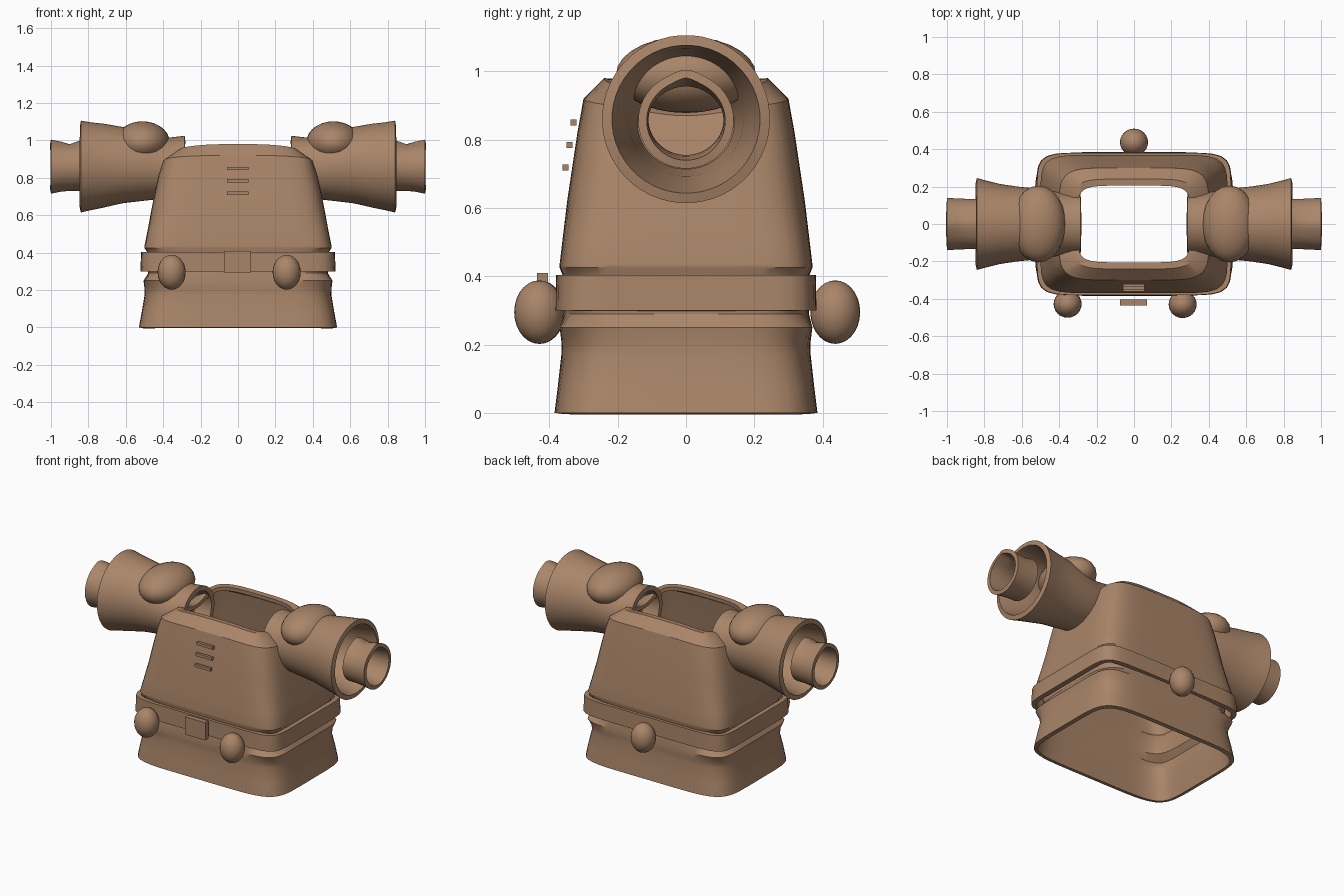
import bpy, bmesh
from math import cos, sin, pi
from mathutils import Matrix, Vector

if "Cube" in bpy.data.objects:
    bpy.data.objects.remove(bpy.data.objects["Cube"], do_unlink=True)

COLOUR = (0.40, 0.235, 0.14, 1)
cloth = bpy.data.materials.new("warm brown")
cloth.use_nodes = True
cloth.diffuse_color = COLOUR
cloth.node_tree.nodes["Principled BSDF"].inputs["Base Color"].default_value = COLOUR


def finish(name, bm, thickness=0, mirror=False):
    """Turn a bmesh into a shaded object, optionally a shell and mirrored."""
    mesh = bpy.data.meshes.new(name)
    bm.to_mesh(mesh)
    bm.free()
    mesh.materials.append(cloth)
    ob = bpy.data.objects.new(name, mesh)
    bpy.context.collection.objects.link(ob)
    bpy.ops.object.select_all(action="DESELECT")
    ob.select_set(True)
    bpy.context.view_layer.objects.active = ob
    if thickness:
        mod = ob.modifiers.new("shell", "SOLIDIFY")
        mod.thickness, mod.offset = thickness, -1
        bpy.ops.object.modifier_apply(modifier=mod.name)
    if mirror:
        mod = ob.modifiers.new("mirror", "MIRROR")
        mod.use_clip = False
        mod.use_mirror_merge = False
        bpy.ops.object.modifier_apply(modifier=mod.name)
    bpy.ops.object.shade_smooth_by_angle(angle=0.6)
    return ob


def loft(rings, segments, point):
    """Skin a stack of rings; point(ring, angle) gives each vertex."""
    bm = bmesh.new()
    rows = [[bm.verts.new(point(r, 2 * pi * (k + 0.5) / segments))
             for k in range(segments)] for r in rings]
    for low, high in zip(rows, rows[1:]):
        for k in range(segments):
            n = (k + 1) % segments
            bm.faces.new((low[k], low[n], high[n], high[k]))
    return bm


def box_round(ring, t):
    """Rounded box section: height, half width, half depth, squareness, side dip."""
    z, a, b, n, dip = ring
    c, s = cos(t), sin(t)
    r = (abs(c) ** n + abs(s) ** n) ** (-1 / n)
    return (a * r * c, b * r * s, z - dip * abs(c) ** 4)


def arm_round(ring, t):
    """Section across the arm: x, centre height, half depth, half height, peak."""
    x, zc, ry, rz, peak = ring
    return (x, ry * cos(t), zc + rz * sin(t) + peak * max(0, sin(t)) ** 24)


# Torso shell, from the hem up to the collar opening
finish("tunic_body", loft([
    (0.00, 0.53, 0.385, 6, 0), (0.08, 0.515, 0.375, 6, 0),
    (0.17, 0.50, 0.365, 5.5, 0), (0.21, 0.50, 0.365, 6, 0),
    (0.25, 0.505, 0.37, 8, 0), (0.29, 0.48, 0.36, 5, 0),
    (0.40, 0.485, 0.36, 7, 0), (0.425, 0.50, 0.37, 8, 0),
    (0.435, 0.50, 0.37, 8, 0), (0.52, 0.483, 0.36, 7, 0),
    (0.62, 0.465, 0.348, 6, 0), (0.72, 0.445, 0.333, 6, 0),
    (0.82, 0.423, 0.318, 6, 0), (0.92, 0.40, 0.30, 6, 0.05),
    (0.98, 0.325, 0.24, 6, 0.07), (0.978, 0.30, 0.205, 6, 0.07),
], 96, box_round), 0.025)

# Belt band
finish("belt", loft([(0.30, 0.522, 0.382, 9, 0), (0.403, 0.518, 0.38, 9, 0)],
                    96, box_round), 0.03)

# Flared sleeves reaching into the body
finish("sleeves", loft([
    (0.285, 0.86, 0.165, 0.165, 0), (0.37, 0.855, 0.165, 0.16, 0),
    (0.43, 0.855, 0.175, 0.17, 0), (0.52, 0.865, 0.19, 0.19, 0),
    (0.62, 0.868, 0.20, 0.205, 0), (0.72, 0.865, 0.215, 0.225, 0),
    (0.78, 0.862, 0.23, 0.234, 0), (0.84, 0.86, 0.246, 0.246, 0),
], 48, arm_round), 0.03, True)

# Inner cuffs, pinched to a peak on top
finish("cuffs", loft([
    (0.845, 0.86, 0.135, 0.13, 0.01), (0.90, 0.855, 0.135, 0.125, 0.0),
    (0.95, 0.855, 0.137, 0.13, 0.01), (1.00, 0.855, 0.14, 0.14, 0.01),
], 48, arm_round), 0.025, True)


def ball(name, centre, radii, mirror=False):
    bm = bmesh.new()
    bmesh.ops.create_uvsphere(bm, u_segments=24, v_segments=14, radius=1,
                              matrix=Matrix.LocRotScale(Vector(centre), None, Vector(radii)))
    finish(name, bm, 0, mirror)


def block(name, centre, size):
    bm = bmesh.new()
    bmesh.ops.create_cube(bm, size=1,
                          matrix=Matrix.LocRotScale(Vector(centre), None, Vector(size)))
    finish(name, bm)


# Puffed shoulder tops
ball("shoulder_puffs", (0.51, 0, 0.99), (0.145, 0.205, 0.112), True)

# Pouches hanging at the belt
pouch = (0.075, 0.073, 0.093)
ball("right_pouch", (-0.355, -0.428, 0.295), pouch)
ball("left_pouch", (0.26, -0.43, 0.295), pouch)
ball("back_pouch", (0, 0.437, 0.295), pouch)

# Buckle and chest bars
block("buckle", (-0.002, -0.42, 0.352), (0.145, 0.032, 0.115))
for i in range(3):
    block(f"chest_bar_{i + 1}", (-0.002, -0.353 + 0.012 * i, 0.718 + 0.066 * i),
          (0.115, 0.018, 0.018))
